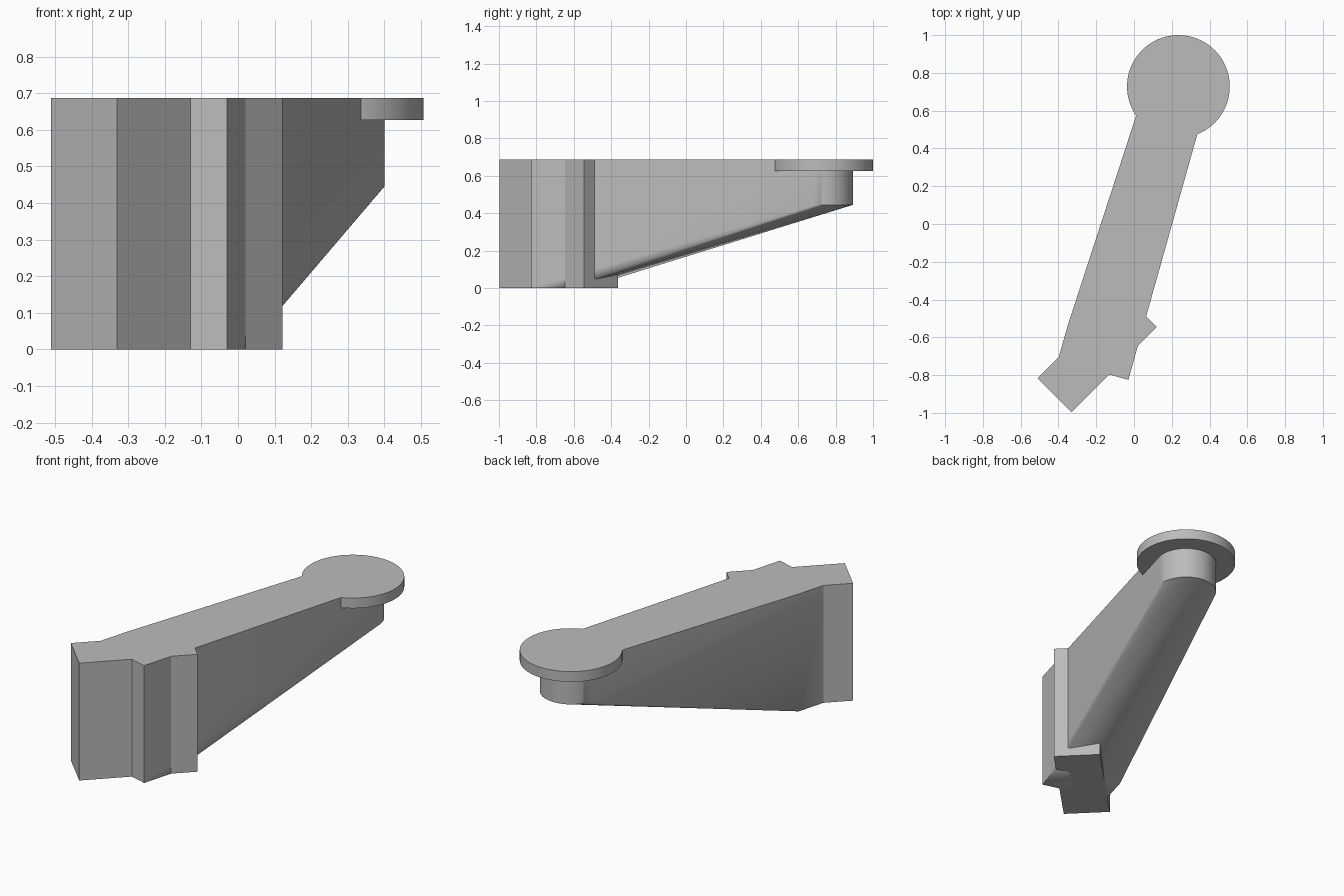
import bpy, bmesh, math
from mathutils import Vector

if "Cube" in bpy.data.objects:
    bpy.data.objects.remove(bpy.data.objects["Cube"], do_unlink=True)

TOP = 0.687            # shared flat top of every part
BOSS_Z = 0.445         # underside of the boss at the arm's free end
END = (0.235, 0.728)   # centre of the boss and its flange

grey = bpy.data.materials.new("plain grey")
grey.use_nodes = True
grey.diffuse_color = (0.5, 0.5, 0.5, 1)
grey.node_tree.nodes["Principled BSDF"].inputs["Base Color"].default_value = grey.diffuse_color


def circle(radius, count=96):
    return [(END[0] + radius * math.cos(math.tau * i / count),
             END[1] + radius * math.sin(math.tau * i / count)) for i in range(count)]


def rectangle(corner, length, width, degrees):
    """Outline from one corner, running along the given heading, width to its left."""
    a = math.radians(degrees)
    along = Vector((math.cos(a), math.sin(a))) * length
    across = Vector((-math.sin(a), math.cos(a))) * width
    c = Vector(corner)
    return [c, c + along, c + along + across, c + across]


def hull(name, *prisms):
    """Convex hull of upright prisms, each given as (outline, bottom, top)."""
    bm = bmesh.new()
    for outline, bottom, top in prisms:
        for x, y in outline:
            bm.verts.new((x, y, bottom))
            bm.verts.new((x, y, top))
    result = bmesh.ops.convex_hull(bm, input=bm.verts)
    loose = {g for g in result["geom_interior"] + result["geom_unused"]
             if isinstance(g, bmesh.types.BMVert)}
    bmesh.ops.delete(bm, geom=list(loose), context='VERTS')
    bmesh.ops.dissolve_limit(bm, angle_limit=0.002, verts=bm.verts, edges=bm.edges)
    bmesh.ops.recalc_face_normals(bm, faces=bm.faces)
    mesh = bpy.data.meshes.new(name)
    bm.to_mesh(mesh)
    bm.free()
    mesh.materials.append(grey)
    obj = bpy.data.objects.new(name, mesh)
    bpy.context.collection.objects.link(obj)
    bpy.ops.object.select_all(action='DESELECT')
    obj.select_set(True)
    bpy.context.view_layer.objects.active = obj
    bpy.ops.object.shade_smooth_by_angle(angle=math.radians(30))
    return obj


# Mounting bar, set diagonally at the foot of the arm
hull("mounting_bar", (rectangle((-0.33, -0.997), 0.638, 0.256, 45), 0, TOP))

# Arm: full-height root tapering up into the round boss
root = rectangle((-0.03, -0.825), 0.187, 0.387, 74.3)
hull("tapered_arm", (root, 0, TOP), (circle(0.165), BOSS_Z, TOP))

# Flange disc over the boss
hull("end_flange", (circle(0.272), 0.627, TOP))
